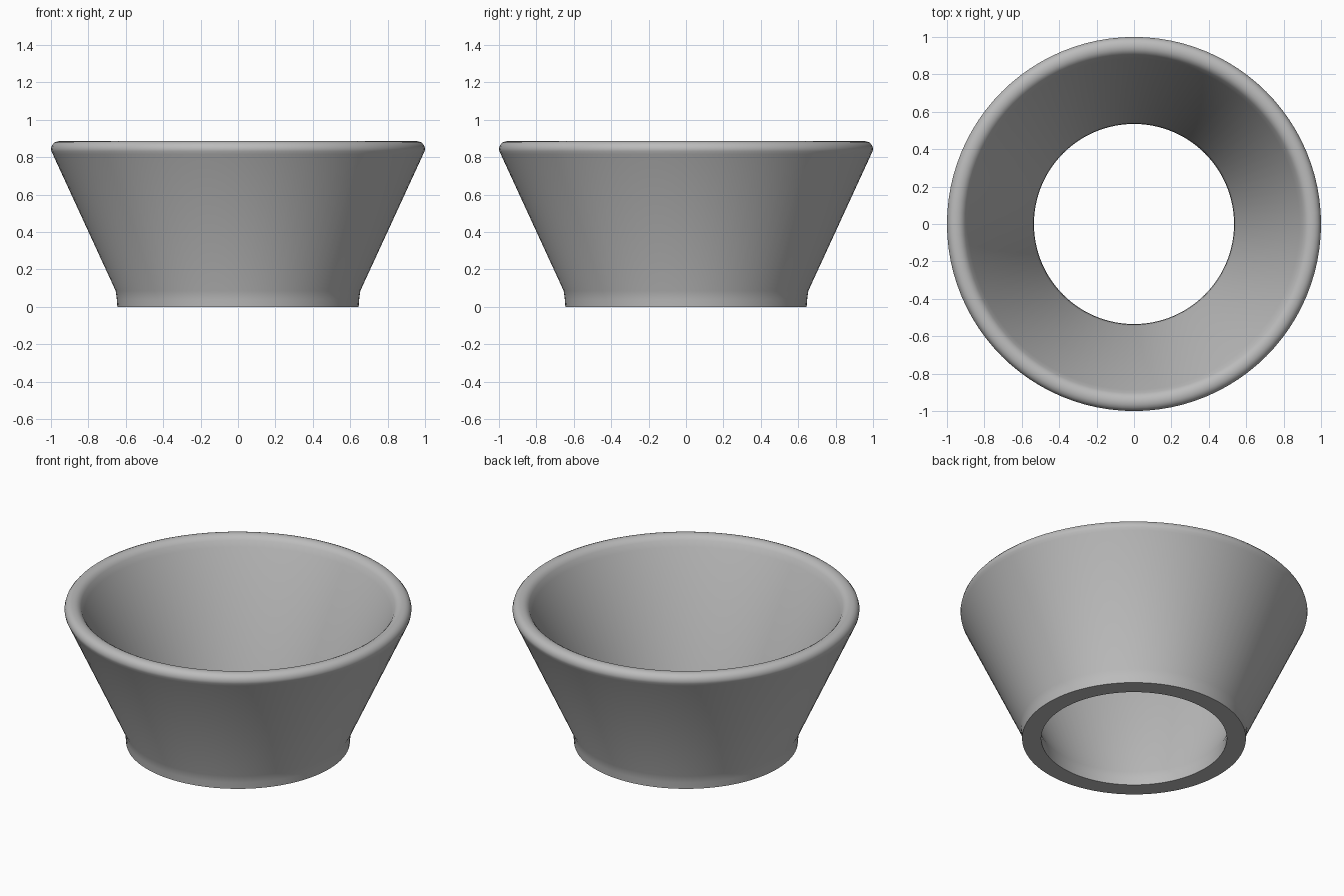
import bpy, bmesh
from math import radians, tau
from mathutils import Matrix, Vector

cube = bpy.data.objects.get("Cube")
if cube:
    bpy.data.objects.remove(cube, do_unlink=True)

SEGMENTS = 96

# Plain grey material
grey = bpy.data.materials.new("plain grey")
grey.use_nodes = True
colour = (0.5, 0.5, 0.5, 1)
grey.diffuse_color = colour
grey.node_tree.nodes["Principled BSDF"].inputs["Base Color"].default_value = colour

# Wall section (radius, height): foot, flared outside, rounded rim, inside
section = [
    (0.535, 0), (0.645, 0), (0.648, 0.04), (0.654, 0.085),
    (0.99, 0.815), (0.998, 0.832), (1.0, 0.845), (0.995, 0.863),
    (0.983, 0.877), (0.967, 0.884), (0.95, 0.886), (0.932, 0.883),
    (0.916, 0.874), (0.904, 0.86), (0.886, 0.825),
    (0.548, 0.095), (0.538, 0.05),
]

# Open-bottomed flared ring, revolved about the vertical axis
bm = bmesh.new()
rings = []
for step in range(SEGMENTS):
    turn = Matrix.Rotation(tau * step / SEGMENTS, 3, "Z")
    rings.append([bm.verts.new(turn @ Vector((r, 0, z))) for r, z in section])
for i, ring in enumerate(rings):
    following = rings[(i + 1) % SEGMENTS]
    for j in range(len(section)):
        k = (j + 1) % len(section)
        bm.faces.new((ring[j], following[j], following[k], ring[k]))
bmesh.ops.recalc_face_normals(bm, faces=bm.faces)

mesh = bpy.data.meshes.new("flared_ring")
bm.to_mesh(mesh)
bm.free()
mesh.materials.append(grey)
body = bpy.data.objects.new("flared_ring", mesh)
bpy.context.collection.objects.link(body)

bpy.ops.object.select_all(action="DESELECT")
body.select_set(True)
bpy.context.view_layer.objects.active = body
bpy.ops.object.shade_smooth_by_angle(angle=radians(40))
